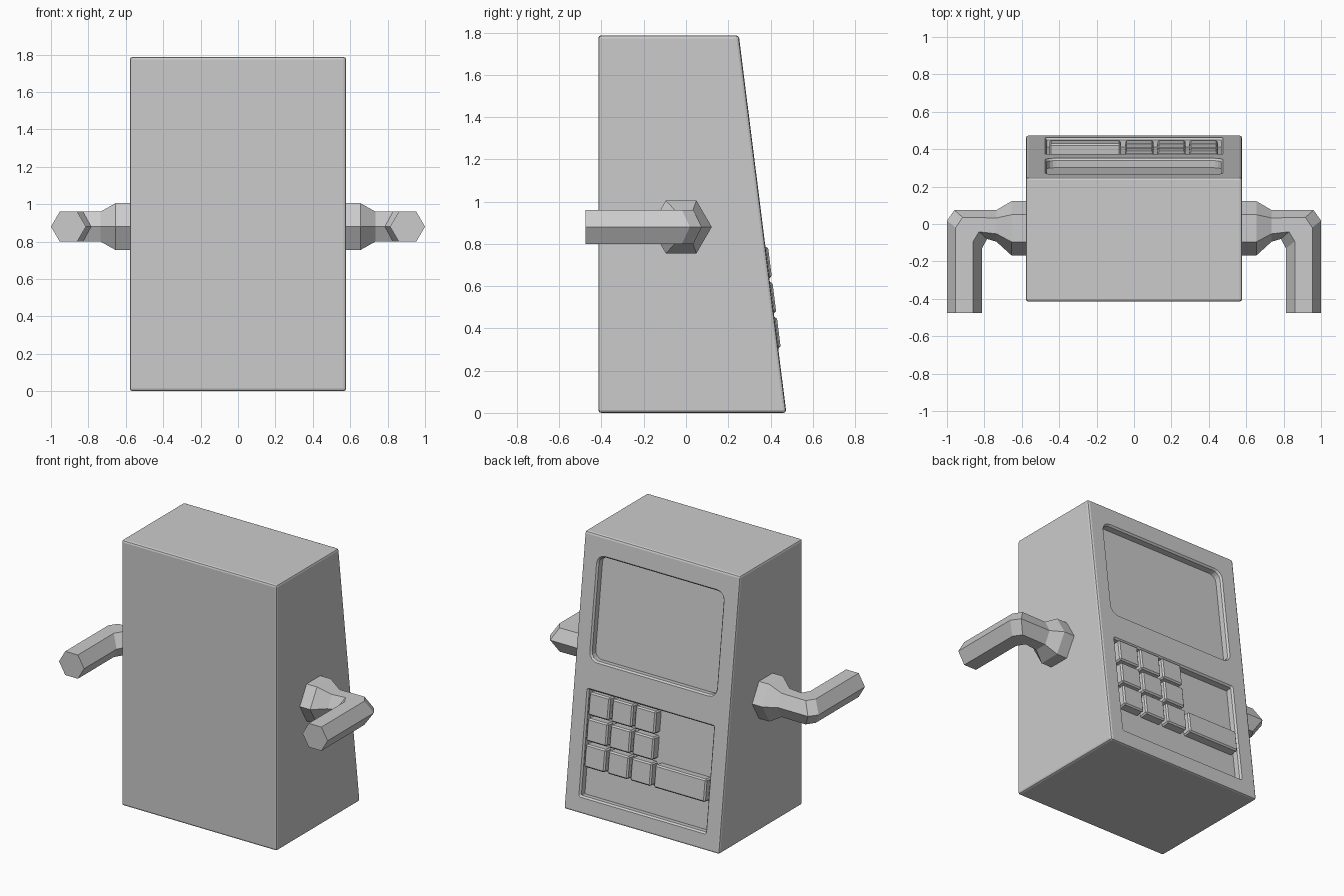
import bpy, bmesh, math
from mathutils import Matrix, Vector

if "Cube" in bpy.data.objects:
    bpy.data.objects.remove(bpy.data.objects["Cube"])

TOP, BASE_Y, TOP_Y, BACK_Y, HALF = 1.787, 0.475, 0.25, -0.415, 0.578
TILT = math.atan((BASE_Y - TOP_Y) / TOP)
# Frame of the sloped panel: x across, y outward, z up the slope
PANEL = Matrix.Translation((0, BASE_Y, 0)) @ Matrix.Rotation(TILT, 4, 'X')


def loft(name, rings, matrix=Matrix()):
    """Closed solid through a series of equal-count rings."""
    bm = bmesh.new()
    vs = [[bm.verts.new(matrix @ Vector(p)) for p in r] for r in rings]
    n = len(vs[0])
    for a, b in zip(vs, vs[1:]):
        for i in range(n):
            j = (i + 1) % n
            bm.faces.new((a[i], a[j], b[j], b[i]))
    bm.faces.new(vs[0])
    bm.faces.new(vs[-1])
    bmesh.ops.recalc_face_normals(bm, faces=bm.faces)
    mesh = bpy.data.meshes.new(name)
    bm.to_mesh(mesh)
    bm.free()
    ob = bpy.data.objects.new(name, mesh)
    bpy.context.collection.objects.link(ob)
    return ob


def bevel(ob, width, segments=1):
    m = ob.modifiers.new("bevel", 'BEVEL')
    m.width, m.segments = width, segments


def rounded(x0, x1, z0, z1, r, y, seg=4):
    """Rounded rectangle ring on the panel at height y."""
    pts = []
    for k, (cx, cz) in enumerate([(x1 - r, z1 - r), (x0 + r, z1 - r),
                                  (x0 + r, z0 + r), (x1 - r, z0 + r)]):
        for i in range(seg + 1):
            a = math.pi / 2 * (k + i / seg)
            pts.append((cx + r * math.cos(a), y, cz + r * math.sin(a)))
    return pts


# Cabinet with one sloped side
profile = [(BACK_Y, 0), (BASE_Y, 0), (TOP_Y, TOP), (BACK_Y, TOP)]
body = loft("cabinet", [[(x, y, z) for y, z in profile] for x in (-HALF, HALF)])
bevel(body, 0.014, 2)

# Recesses for screen and keypad, with slightly chamfered rims
for name, z0, z1, r in (("screen_cutter", 0.985, 1.675, 0.06),
                        ("keypad_cutter", 0.105, 0.81, 0.014)):
    w, c = 0.475, 0.01
    rings = [rounded(-w + c, w - c, z0 + c, z1 - c, r - c, -0.05),
             rounded(-w + c, w - c, z0 + c, z1 - c, r - c, -0.012),
             rounded(-w, w, z0, z1, r, 0.0),
             rounded(-w, w, z0, z1, r, 0.06)]
    cutter = loft(name, rings, PANEL)
    cutter.hide_render = True
    m = body.modifiers.new(name, 'BOOLEAN')
    m.operation, m.object, m.solver = 'DIFFERENCE', cutter, 'EXACT'
bpy.context.view_layer.objects.active = body
for m in list(body.modifiers):
    bpy.ops.object.modifier_apply(modifier=m.name)
for ob in [o for o in bpy.data.objects if o.name.endswith("cutter")]:
    bpy.data.objects.remove(ob)


# Keys
def key(name, x0, x1, zc):
    h = 0.074
    corners = [(x0, zc - h), (x1, zc - h), (x1, zc + h), (x0, zc + h)]
    ob = loft(name, [[(x, y, z) for x, z in corners] for y in (-0.055, 0.012)], PANEL)
    bevel(ob, 0.009)


for row in range(3):
    for col in range(3):
        x = -0.048 + 0.1715 * col
        key(f"key_{row}_{col}", x, x + 0.153, 0.718 - 0.168 * row)
key("wide_key", -0.452, -0.07, 0.382)

# Hexagonal arms: (outer xy, inner xy, half height) for each section
SECTIONS = [((0.56, 0.122), (0.56, -0.168), 0.125),
            ((0.655, 0.122), (0.655, -0.168), 0.125),
            ((0.735, 0.075), (0.735, -0.095), 0.08),
            ((0.96, 0.074), (0.785, -0.08), 0.08),
            ((1.0, 0.018), (0.813, -0.13), 0.08),
            ((1.0, -0.475), (0.813, -0.475), 0.08)]


def arm(name, side):
    rings = []
    for o, i, h in SECTIONS:
        c = [(a + b) / 2 for a, b in zip(o, i)]
        d = [(a - b) / 2 for a, b in zip(o, i)]
        ring = []
        for k in range(6):
            t = math.pi / 3 * k
            ring.append((side * (c[0] + d[0] * math.cos(t)), c[1] + d[1] * math.cos(t),
                         0.88 + h * math.sin(t) / math.sin(math.pi / 3)))
        rings.append(ring)
    loft(name, rings)


arm("right_arm", 1)
arm("left_arm", -1)
